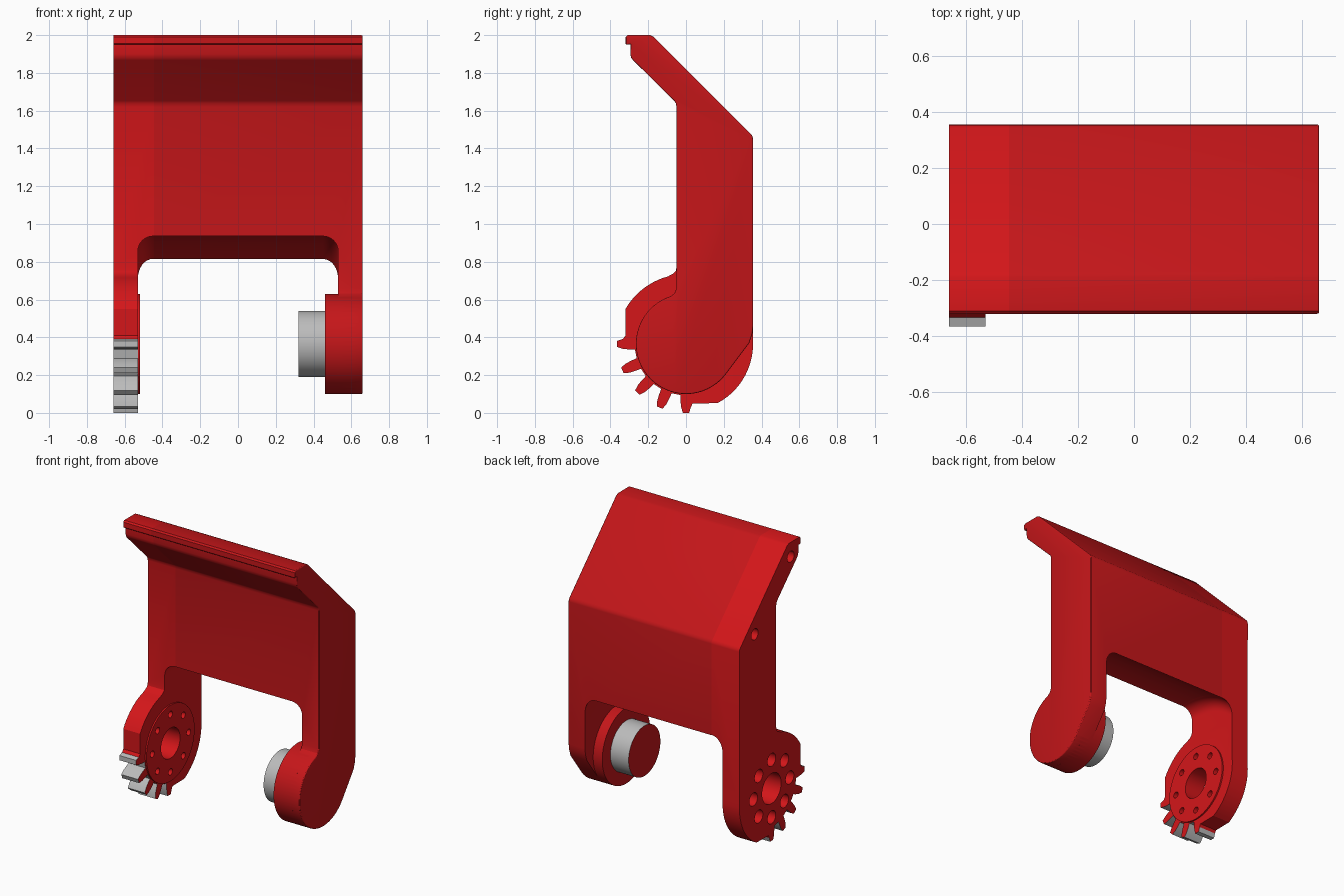
import bpy, bmesh
from math import cos, sin, radians, pi
from mathutils import Matrix

if "Cube" in bpy.data.objects:
    bpy.data.objects.remove(bpy.data.objects["Cube"])

PIVOT = (0.0, 0.365)          # hinge axis (y, z)


def material(name, rgb):
    m = bpy.data.materials.new(name)
    m.diffuse_color = (*rgb, 1)
    m.use_nodes = True
    m.node_tree.nodes["Principled BSDF"].inputs["Base Color"].default_value = m.diffuse_color
    return m


RED = material("red", (0.56, 0.008, 0.010))
LIGHT_RED = material("light_red", (0.66, 0.008, 0.010))
GREY = material("grey", (0.5, 0.5, 0.5))


def finish(bm, name, mats):
    bmesh.ops.recalc_face_normals(bm, faces=bm.faces[:])
    me = bpy.data.meshes.new(name)
    bm.to_mesh(me)
    bm.free()
    ob = bpy.data.objects.new(name, me)
    bpy.context.collection.objects.link(ob)
    for m in mats:
        me.materials.append(m)
    return ob


def polar(r, a):
    return (PIVOT[0] + r * cos(a), PIVOT[1] + r * sin(a))


def arc(r, a0, a1, n):
    return [polar(r, radians(a0 + (a1 - a0) * i / n)) for i in range(n + 1)]


def extrude(pts, x0, x1):
    """Solid from a (y, z) outline, swept along x."""
    bm = bmesh.new()
    f = bm.faces.new([bm.verts.new((x0, y, z)) for y, z in pts])
    ret = bmesh.ops.extrude_face_region(bm, geom=[f])
    vs = [g for g in ret["geom"] if isinstance(g, bmesh.types.BMVert)]
    bmesh.ops.translate(bm, verts=vs, vec=(x1 - x0, 0, 0))
    bmesh.ops.recalc_face_normals(bm, faces=bm.faces[:])
    return bm


def cylinder(bm, r, x0, x1, y=PIVOT[0], z=PIVOT[1], seg=64):
    mat = Matrix.Translation(((x0 + x1) / 2, y, z)) @ Matrix.Rotation(pi / 2, 4, 'Y')
    bmesh.ops.create_cone(bm, cap_ends=True, segments=seg, radius1=r, radius2=r,
                          depth=x1 - x0, matrix=mat)


def boolean(ob, other, op):
    mod = ob.modifiers.new(op, 'BOOLEAN')
    mod.operation, mod.object, mod.solver = op, other, 'EXACT'
    bpy.context.view_layer.objects.active = ob
    bpy.ops.object.modifier_apply(modifier=mod.name)


def smooth(ob):
    bpy.ops.object.select_all(action='DESELECT')
    ob.select_set(True)
    bpy.context.view_layer.objects.active = ob
    bpy.ops.object.shade_smooth_by_angle(angle=radians(28))


# Shared upper outline: lip, sloped top and back wall, then front wall
back = [(-.31, 2), (-.19, 2), (-.17, 1.99), (.342, 1.478), (.352, 1.465), (.355, 1.45)]
front = [(-.05, 1.62), (-.054, 1.64), (-.062, 1.652), (-.28, 1.867), (-.29, 1.88),
         (-.295, 1.9), (-.295, 1.95), (-.315, 1.95), (-.32, 1.955), (-.32, 1.99)]

# Right arm lower outline: round end
right_low = ([(.355, .46), (.351, .42), (.335, .37)] + arc(.265, -38, -252, 40)
             + [(-.062, .632), (-.05, .66)])

# Left arm lower outline: gear sector with five teeth
teeth = []
for i in range(5):
    a = -pi / 2 - i * pi / 8
    side = [(.272, .11), (.30, .098), (.335, .078), (.365, .045)]
    tooth = [(r, a + h) for r, h in side] + [(r, a - h) for r, h in reversed(side)]
    if i == 0:
        tooth = tooth[2:]
    if i == 4:
        tooth = tooth[:-2]
    teeth += [polar(r, t) for r, t in tooth]
left_low = (arc(.355, 5, -62, 14) + [(.035, .05)] + teeth + [(-.32, .41)]
            + arc(.37, 150, 105, 10) + [(-.067, .738), (-.054, .752), (-.05, .775)])

# Arch cutter: cylinder around the hinge with rounded rims
bm = bmesh.new()
cylinder(bm, .573, -.53, .53, seg=128)
rims = [e for e in bm.edges if abs(e.verts[0].co.x - e.verts[1].co.x) < 1e-4]
bmesh.ops.bevel(bm, geom=rims, offset=.08, segments=8, profile=.5, affect='EDGES')
arch_cutter = finish(bm, "arch_cutter", [RED])
arch_cutter.hide_render = True

# Main panel with right arm, outer edge softened
bm = extrude(back + right_low + front, -.445, .66)
rim = [e for e in bm.edges if all(v.co.x > .659 for v in e.verts)]
bmesh.ops.bevel(bm, geom=rim, offset=.008, segments=3, profile=.5, affect='EDGES',
                clamp_overlap=True)
panel = finish(bm, "panel_and_right_arm", [RED])
boolean(panel, arch_cutter, 'DIFFERENCE')

# Left side block with geared arm, tooth flanks grey
bm = extrude(back + left_low + front, -.66, -.445)
for f in bm.faces:
    c = f.calc_center_median()
    if abs(f.normal.x) < .5 and c.z < .4 and c.y < .03:
        f.material_index = 1
left = finish(bm, "left_geared_arm", [LIGHT_RED, GREY])
boolean(left, arch_cutter, 'DIFFERENCE')

# Raised disc on the inner face of the left arm
bm = bmesh.new()
cylinder(bm, .265, -.60, -.52)
disc = finish(bm, "left_disc", [LIGHT_RED])
boolean(left, disc, 'UNION')

# Holes: hub bore, ring of counterbored holes, two pin holes in the side
cuts = [(.105, -.7, -.4, *PIVOT), (.038, -.7, -.5, -.21, 1.9), (.038, -.7, -.5, .186, 1.51)]
for i in range(8):
    y, z = polar(.2, i * pi / 4)
    cuts += [(.022, -.62, -.4, y, z), (.045, -.7, -.58, y, z)]
helpers = [arch_cutter, disc]
for r, x0, x1, y, z in cuts:
    bm = bmesh.new()
    cylinder(bm, r, x0, x1, y, z, 32)
    cutter = finish(bm, "hole_cutter", [LIGHT_RED])
    boolean(left, cutter, 'DIFFERENCE')
    helpers.append(cutter)

# Right hub and its grey pivot pin with a red end face
bm = bmesh.new()
cylinder(bm, .265, .46, .60)
hub = finish(bm, "right_hub", [RED])
boolean(panel, hub, 'UNION')
helpers.append(hub)
bm = bmesh.new()
cylinder(bm, .175, .32, .48)
for f in bm.faces:
    f.material_index = 1 if abs(f.normal.x) > .5 else 0
pin = finish(bm, "pivot_pin", [GREY, RED])

for h in helpers:
    bpy.data.objects.remove(h, do_unlink=True)
for ob in (panel, left, pin):
    smooth(ob)
